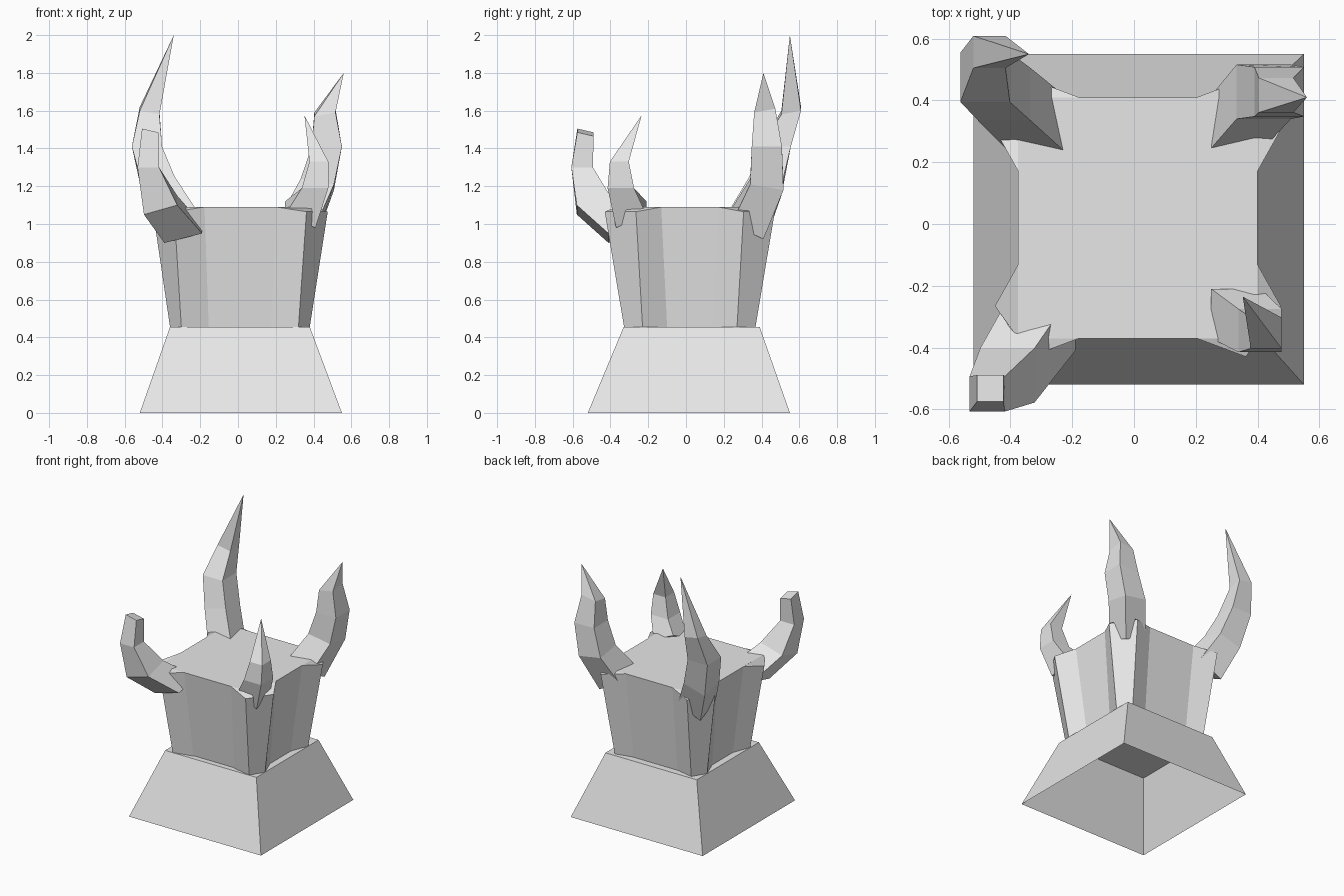
import bpy
import bmesh
from mathutils import Vector

cube = bpy.data.objects.get("Cube")
if cube:
    bpy.data.objects.remove(cube, do_unlink=True)

stone = bpy.data.materials.new("pale_grey")
stone.use_nodes = True
stone.diffuse_color = (0.8, 0.8, 0.8, 1)
stone.node_tree.nodes["Principled BSDF"].inputs["Base Color"].default_value = (0.8, 0.8, 0.8, 1)


def loft(name, rings, bottom=False):
    """Skin a stack of equal-length rings, closing the top and optionally the bottom."""
    bm = bmesh.new()
    loops = [[bm.verts.new(p) for p in ring] for ring in rings]
    count = len(loops[0])
    for low, high in zip(loops, loops[1:]):
        for i in range(count):
            j = (i + 1) % count
            bm.faces.new((low[i], low[j], high[j], high[i]))
    bm.faces.new(loops[-1])
    if bottom:
        bm.faces.new(loops[0][::-1])
    bmesh.ops.remove_doubles(bm, verts=bm.verts, dist=0.0005)
    bmesh.ops.recalc_face_normals(bm, faces=bm.faces)
    mesh = bpy.data.meshes.new(name)
    bm.to_mesh(mesh)
    bm.free()
    mesh.materials.append(stone)
    obj = bpy.data.objects.new(name, mesh)
    bpy.context.collection.objects.link(obj)
    return obj


def rect(cx, cy, hx, hy, z):
    return [(cx + sx * hx, cy + sy * hy, z)
            for sx, sy in ((-1, -1), (1, -1), (1, 1), (-1, 1))]


LEDGE, TOP = 0.455, 1.09

# Sloping plinth, hollow underneath
loft("plinth", [rect(0.015, 0.015, 0.535, 0.535, 0),
                rect(0.01, 0.03, 0.37, 0.36, LEDGE)])

# Central block, widening upward
loft("block", [rect(0.01, 0.025, 0.32, 0.315, LEDGE),
               rect(0.0125, 0.02, 0.3875, 0.39, TOP)])

# Corner buttresses: inner corner, face end, two chamfer points, face end
low_profile = [(0.32, 0.315), (0.165, 0.315), (0.31, 0.348), (0.37, 0.25), (0.32, 0.12)]
high_profile = [(0.387, 0.39), (0.19, 0.39), (0.35, 0.45), (0.4625, 0.285), (0.387, 0.15)]
high_z = [TOP, TOP, 1.065, 1.065, TOP]
corners = {"back_right": (-1, 1), "front_right": (-1, -1),
           "back_left": (1, 1), "front_left": (1, -1)}
for name, (sx, sy) in corners.items():
    low = [(0.01 + sx * x, 0.02 + sy * y, LEDGE) for x, y in low_profile]
    high = [(0.0125 + sx * x, 0.02 + sy * y, z)
            for (x, y), z in zip(high_profile, high_z)]
    loft(name + "_buttress", [low, high])

# Horn stations: x, y, z, half width, drop of the outer corner
horns = {
    "back_right": [(-0.32, 0.33, 1.0, 0.09, 0.09), (-0.42, 0.42, 1.2, 0.085, 0.05),
                   (-0.482, 0.475, 1.41, 0.08, 0), (-0.468, 0.557, 1.6, 0.052, -0.02),
                   (-0.34, 0.55, 2.0, 0, 0)],
    "front_right": [(-0.29, -0.31, 0.95, 0.1, 0.05), (-0.41, -0.49, 1.1, 0.088, 0.05),
                    (-0.475, -0.55, 1.3, 0.057, 0), (-0.465, -0.532, 1.485, 0.043, -0.02)],
    "back_left": [(0.33, 0.325, 1.0, 0.085, 0.08), (0.42, 0.428, 1.21, 0.088, 0.03),
                  (0.47, 0.428, 1.41, 0.08, 0), (0.46, 0.417, 1.59, 0.056, -0.02),
                  (0.56, 0.41, 1.8, 0, 0)],
    "front_left": [(0.33, -0.29, 1.05, 0.08, 0.07), (0.408, -0.345, 1.19, 0.07, 0),
                   (0.428, -0.353, 1.33, 0.05, 0), (0.352, -0.235, 1.575, 0, 0)],
}
for name, stations in horns.items():
    sx, sy = corners[name]
    rings = []
    for x, y, z, half, drop in stations:
        # Outer corner, side, inner corner, side
        rings.append([Vector((x + a * sx * half, y + b * sy * half, z - drop * (a + b) / 2))
                      for a, b in ((1, 1), (1, -1), (-1, -1), (-1, 1))])
    loft(name + "_horn", rings, bottom=True)
